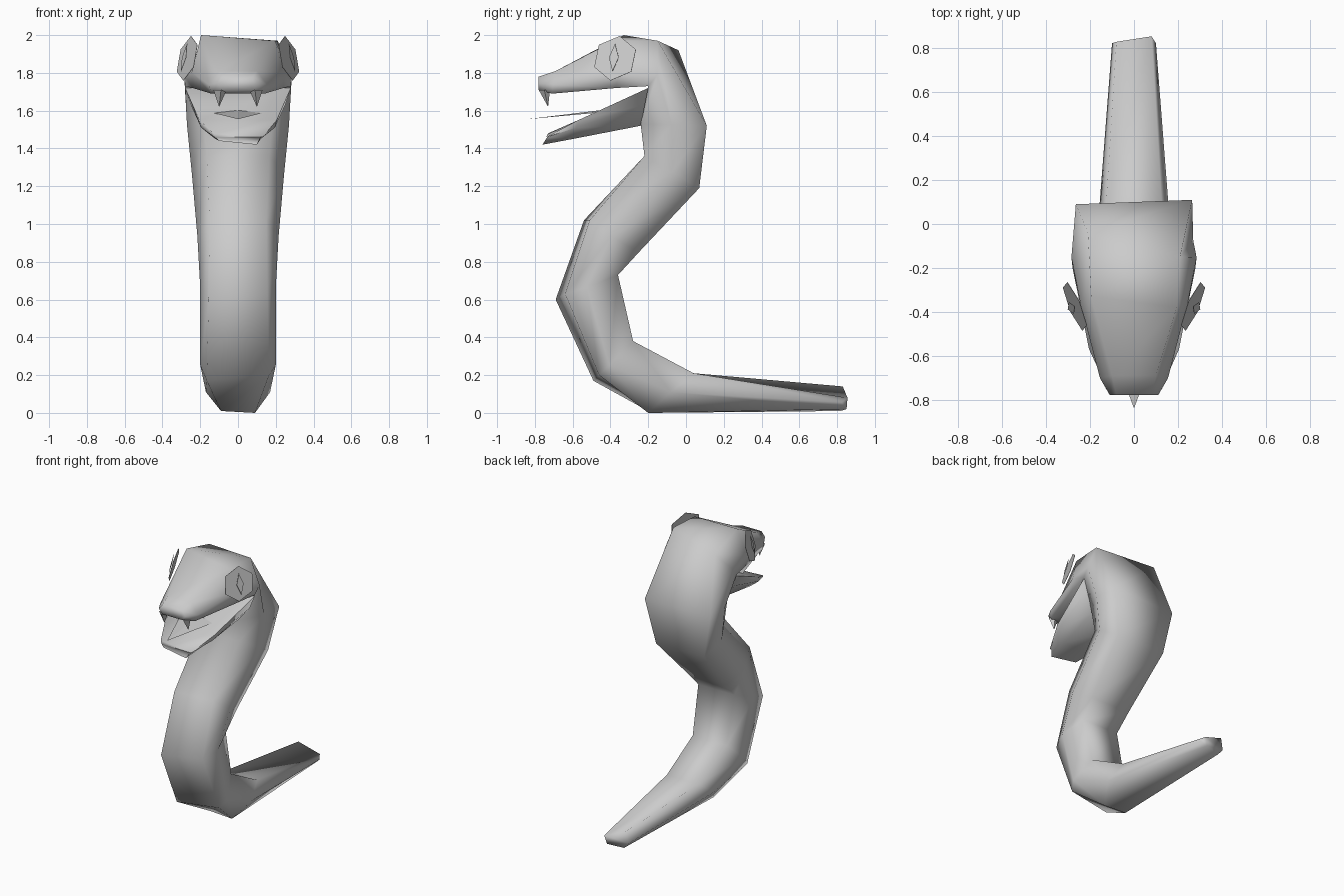
import bpy, bmesh, math
from mathutils import Vector

if "Cube" in bpy.data.objects:
    bpy.data.objects.remove(bpy.data.objects["Cube"])

grey = bpy.data.materials.new("plain grey")
grey.diffuse_color = (0.6, 0.6, 0.6, 1)
grey.use_nodes = True
grey.node_tree.nodes["Principled BSDF"].inputs["Base Color"].default_value = grey.diffuse_color


def finish(name, bm, smooth=True):
    bmesh.ops.recalc_face_normals(bm, faces=bm.faces)
    me = bpy.data.meshes.new(name)
    bm.to_mesh(me)
    bm.free()
    me.materials.append(grey)
    if smooth:
        me.shade_smooth()
        me.set_sharp_from_angle(angle=math.radians(100))
    ob = bpy.data.objects.new(name, me)
    bpy.context.collection.objects.link(ob)
    return ob


def loft(name, rings):
    """Six-sided rings: outer point, inner point (y, z), side fraction, three half widths,
    then optional (y, z) skews of the right inner and right outer corners."""
    bm = bmesh.new()
    loops = []
    for outer, inner, frac, wo, ws, wi, *skew in rings:
        o, i = Vector((0, *outer)), Vector((0, *inner))
        si = Vector((0, *skew[0])) if skew else Vector()
        so = Vector((0, *skew[1])) if len(skew) > 1 else Vector()
        s = o.lerp(i, frac)
        pts = [(-wo, o), (wo, o + so), (ws, s), (wi, i + si), (-wi, i), (-ws, s)]
        loops.append([bm.verts.new((x, p.y, p.z)) for x, p in pts])
    for a, b in zip(loops, loops[1:]):
        for k in range(6):
            n = (k + 1) % 6
            bm.faces.new((a[k], a[n], b[n], b[k]))
    bm.faces.new(loops[0])
    bm.faces.new(loops[-1])
    return finish(name, bm)


# Body, neck and upper head in one sweep from tail to snout
loft("body_and_head", [
    ((0.82, 0.01), (0.83, 0.14), 0.35, 0.06, 0.10, 0.08, (0.025, -0.06), (0.03, 0.01)),
    ((-0.20, 0.01), (0.04, 0.21), 0.50, 0.09, 0.17, 0.13, (0, 0), (0, -0.01)),
    ((-0.49, 0.17), (-0.28, 0.38), 0.40, 0.165, 0.20, 0.14, (0, 0), (0.03, 0.03)),
    ((-0.69, 0.60), (-0.36, 0.73), 0.50, 0.155, 0.20, 0.15, (0, 0), (0.05, 0.03)),
    ((-0.54, 1.02), (-0.25, 0.85), 0.50, 0.15, 0.215, 0.16, (0, 0), (0.03, 0)),
    ((-0.22, 1.36), (0.07, 1.19), 0.50, 0.165, 0.245, 0.20),
    ((-0.24, 1.53), (0.09, 1.52), 0.50, 0.18, 0.27, 0.265, (0.02, 0)),
    ((-0.20, 1.73), (-0.04, 1.92), 0.30, 0.28, 0.285, 0.21, (-0.11, 0.05)),
    ((-0.37, 1.72), (-0.33, 2.00), 0.30, 0.24, 0.245, 0.195, (-0.05, -0.03)),
    ((-0.71, 1.69), (-0.69, 1.81), 0.40, 0.14, 0.155, 0.10),
    ((-0.78, 1.71), (-0.78, 1.78), 0.50, 0.08, 0.11, 0.08),
])

# Open lower jaw, slightly crooked at the tip
loft("lower_jaw", [
    ((-0.24, 1.52), (-0.20, 1.72), 0.55, 0.16, 0.25, 0.28),
    ((-0.60, 1.45), (-0.57, 1.55), 0.60, 0.12, 0.195, 0.205),
    ((-0.74, 1.44), (-0.73, 1.48), 0.50, 0.10, 0.12, 0.13, (-0.01, -0.02), (-0.02, -0.02)),
])

# Wide flat pointed tongue
bm = bmesh.new()
tip = bm.verts.new((0, -0.84, 1.555))
base = [bm.verts.new(p) for p in [(-0.18, -0.35, 1.60), (0.18, -0.35, 1.60), (0, -0.35, 1.615)]]
bm.faces.new(base)
for k in range(3):
    bm.faces.new((base[k], base[(k + 1) % 3], tip))
finish("tongue", bm, False)

# Fangs and eyes on both sides
for side, label in ((-1, "left"), (1, "right")):
    bm = bmesh.new()
    root = [bm.verts.new((side * x, y, 1.71)) for x, y in
            [(0.06, -0.74), (0.09, -0.78), (0.13, -0.75), (0.10, -0.72)]]
    point = bm.verts.new((side * 0.10, -0.73, 1.62))
    bm.faces.new(root)
    for k in range(4):
        bm.faces.new((root[k], root[(k + 1) % 4], point))
    finish(label + "_fang", bm, False)

    n = Vector((side, -0.42, 0.26)).normalized()
    right = Vector((0, 0, 1)).cross(n).normalized()
    up = n.cross(right)

    def plate(name, offset, outline, thick=0.002):
        c = Vector((side * 0.268, -0.375, 1.877)) + n * offset
        bm = bmesh.new()
        f = bm.faces.new([bm.verts.new(c + right * side * a + up * b) for a, b in outline])
        r = bmesh.ops.extrude_face_region(bm, geom=[f])
        bmesh.ops.translate(bm, vec=n * thick, verts=[
            v for v in r["geom"] if isinstance(v, bmesh.types.BMVert)])
        finish(name, bm, False)

    plate(label + "_eye", 0, [(0.125 * math.sin(k * math.pi / 3 + 0.12),
                               0.122 * math.cos(k * math.pi / 3 + 0.12)) for k in range(6)])
    plate(label + "_pupil", 0.018, [(0, 0.075), (0.028, 0), (0, -0.075), (-0.028, 0)])
